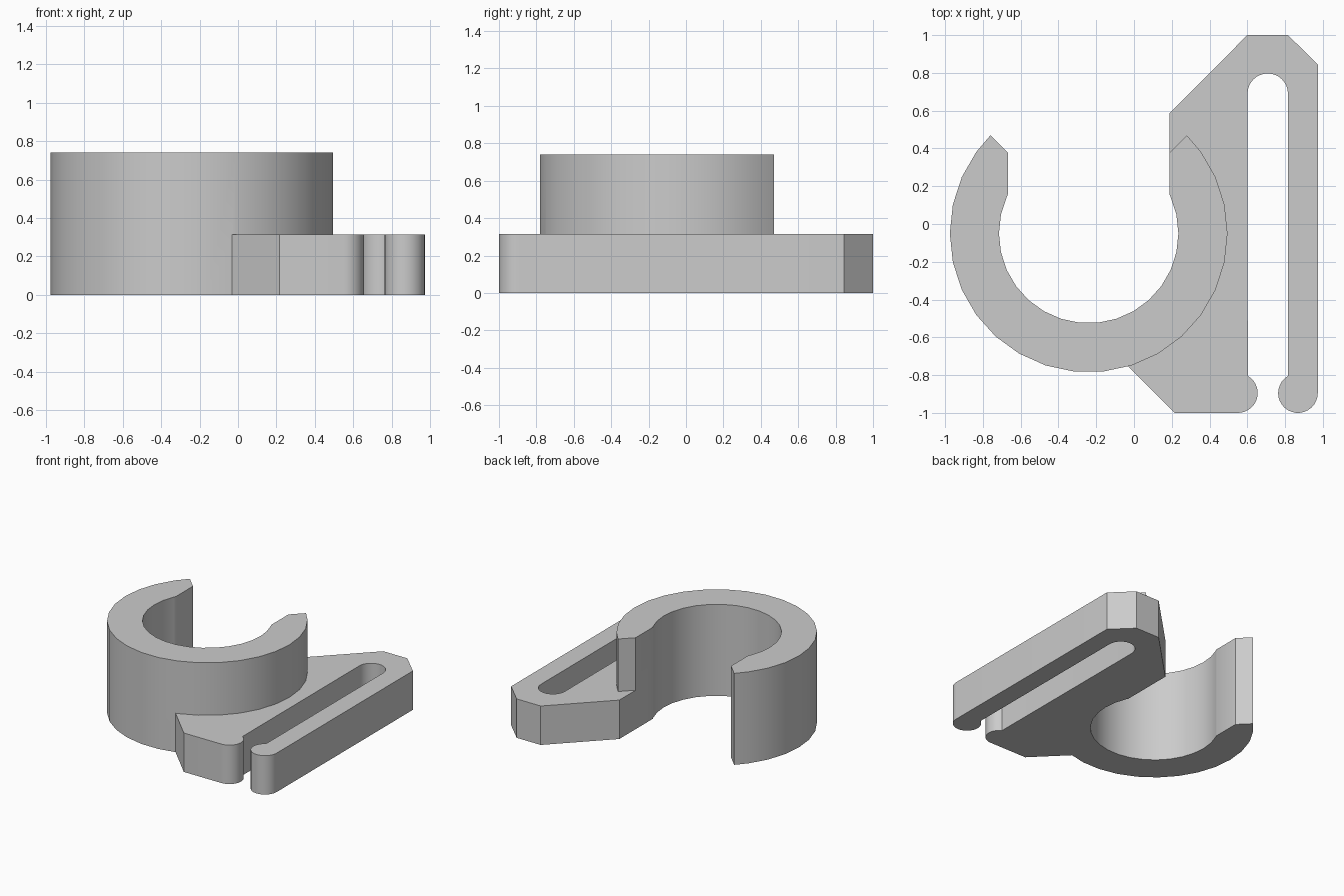
import bpy
import bmesh
from math import cos, sin, radians, sqrt

cube = bpy.data.objects.get("Cube")
if cube:
    bpy.data.objects.remove(cube, do_unlink=True)

grey = bpy.data.materials.new("plain grey")
grey.use_nodes = True
COLOUR = (0.6, 0.6, 0.6, 1)
grey.diffuse_color = COLOUR
grey.node_tree.nodes["Principled BSDF"].inputs["Base Color"].default_value = COLOUR


def arc(cx, cy, r, start, end, steps):
    """Points along a circular arc, angles in degrees."""
    angles = [radians(start + (end - start) * i / steps) for i in range(steps + 1)]
    return [(cx + r * cos(a), cy + r * sin(a)) for a in angles]


def extrude(name, outline, height):
    """Upright prism from a closed outline."""
    bm = bmesh.new()
    base = bm.faces.new([bm.verts.new((x, y, 0)) for x, y in outline])
    top = bmesh.ops.extrude_face_region(bm, geom=[base])["geom"]
    verts = [v for v in top if isinstance(v, bmesh.types.BMVert)]
    bmesh.ops.translate(bm, verts=verts, vec=(0, 0, height))
    bmesh.ops.recalc_face_normals(bm, faces=bm.faces)
    mesh = bpy.data.meshes.new(name)
    bm.to_mesh(mesh)
    bm.free()
    mesh.materials.append(grey)
    obj = bpy.data.objects.new(name, mesh)
    bpy.context.collection.objects.link(obj)
    return obj


# Open ring: 12 degree facets, straight jaw faces and pointed tips
CX, CY, OUTER, INNER, GAP = -0.24, -0.05, 0.735, 0.475, 0.427
diag = OUTER * sqrt(0.5)
jaw_top = CY + diag - (diag - GAP)
jaw_low = CY + sqrt(INNER ** 2 - GAP ** 2)
left_end, right_end = CX - GAP, CX + GAP
ring = [(CX - diag, CY + diag)]
ring += arc(CX, CY, OUTER, 144, 396, 21)
ring += [(CX + diag, CY + diag), (right_end, jaw_top), (right_end, jaw_low)]
ring += arc(CX, CY, INNER, 384, 156, 19)
ring += [(left_end, jaw_low), (left_end, jaw_top)]
clip_ring = extrude("clip_ring", ring, 0.74)

# Flat plate with a hairpin spring arm; its inner edge runs inside the ring
plate = [(right_end, 0.585), (0.60, 1.0), (0.815, 1.0), (0.973, 0.845)]
plate += arc(0.868, -0.895, 0.105, 0, -240, 20)       # arm tip
plate += arc(0.708, 0.69, 0.107, 0, 180, 16)          # closed slot end
plate += arc(0.55, -0.895, 0.105, 60, -90, 14)        # plate lip
plate += [(0.215, -1.0), (-0.03, -0.755)]
plate += arc(CX, CY, 0.6, -66, 30, 8)
plate += [(right_end, 0.25)]
spring_plate = extrude("spring_plate", plate, 0.315)

# Fuse the two parts into one body
union = clip_ring.modifiers.new("fuse", "BOOLEAN")
union.operation = "UNION"
union.solver = "EXACT"
union.object = spring_plate
bpy.context.view_layer.objects.active = clip_ring
clip_ring.select_set(True)
bpy.ops.object.modifier_apply(modifier=union.name)
bpy.data.objects.remove(spring_plate, do_unlink=True)
clip_ring.name = "clip_body"
bpy.ops.object.select_all(action="DESELECT")
clip_ring.select_set(True)
bpy.ops.object.shade_smooth_by_angle(angle=radians(25))
